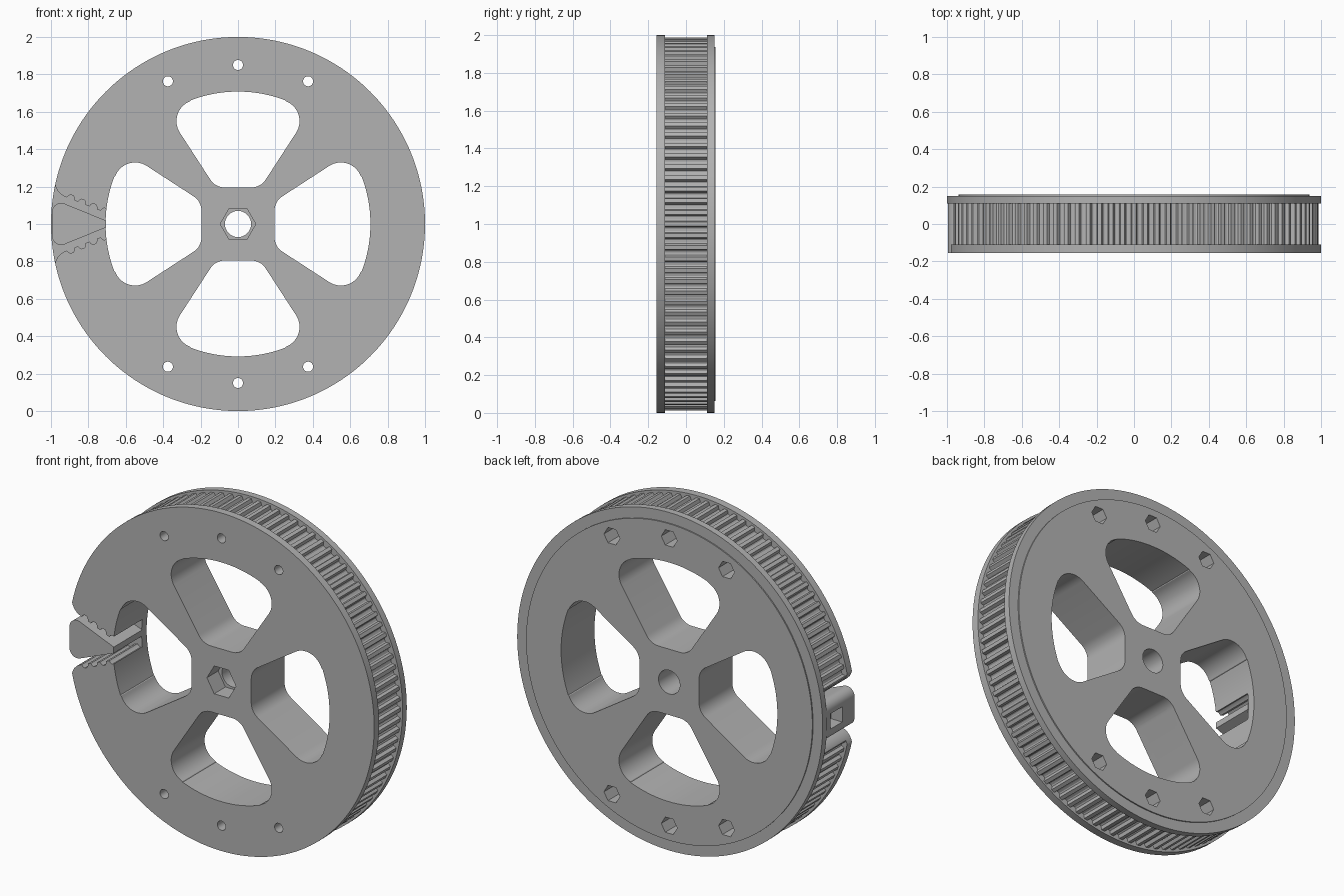
import bpy, bmesh
from math import sin, cos, pi, radians, hypot

if "Cube" in bpy.data.objects:
    bpy.data.objects.remove(bpy.data.objects["Cube"])

grey = bpy.data.materials.new("plain grey")
grey.use_nodes = True
colour = (0.45, 0.45, 0.45, 1)
grey.diffuse_color = colour
grey.node_tree.nodes["Principled BSDF"].inputs["Base Color"].default_value = colour


def arc(cx, cz, r, a0, a1, n):
    return [(cx + r * cos(radians(a0 + (a1 - a0) * i / n)),
             cz + r * sin(radians(a0 + (a1 - a0) * i / n))) for i in range(n + 1)]


def circle(r, n, cx=0, cz=0):
    return arc(cx, cz, r, 0, 360, n)[:-1]


def prism(name, pts, y0, y1):
    """Extrude an x-z outline, centred on the axle, from y0 to y1."""
    bm = bmesh.new()
    face = bm.faces.new([bm.verts.new((x, y0, z + 1)) for x, z in pts])
    out = bmesh.ops.extrude_face_region(bm, geom=[face])["geom"]
    for v in out:
        if isinstance(v, bmesh.types.BMVert):
            v.co.y = y1
    bmesh.ops.recalc_face_normals(bm, faces=bm.faces)
    mesh = bpy.data.meshes.new(name)
    bm.to_mesh(mesh)
    bm.free()
    mesh.materials.append(grey)
    ob = bpy.data.objects.new(name, mesh)
    bpy.context.collection.objects.link(ob)
    return ob


def activate(ob):
    bpy.ops.object.select_all(action="DESELECT")
    ob.select_set(True)
    bpy.context.view_layer.objects.active = ob


def carve(ob, cutters):
    activate(ob)
    for c in cutters:
        m = ob.modifiers.new("cut", "BOOLEAN")
        m.operation, m.solver, m.object = "DIFFERENCE", "EXACT", c
        bpy.ops.object.modifier_apply(modifier=m.name)


def mirror_x(pts):
    return pts + [(-x, z) for x, z in reversed(pts)]


# Belt rim outline with rounded grooves
teeth = 100
pitch = 2 * pi / teeth
rim = []
for i in range(teeth):
    for off, r in ((-.33, .987), (-.29, .980), (-.22, .968), (-.10, .9635),
                   (.10, .9635), (.22, .968), (.29, .980), (.33, .987)):
        a = (i + .5 + off) * pitch
        rim.append((r * cos(a), r * sin(a)))

# Wheel body layers
front_flange = prism("front_flange", circle(1, 192), -.155, -.11)
toothed_rim = prism("toothed_rim", rim, -.11, .11)
back_flange = prism("back_flange", circle(1, 192), .11, .15)
back_disc = prism("back_disc", circle(.937, 192), .15, .157)
layers = [front_flange, toothed_rim, back_flange, back_disc]

# Spoke windows: one filleted outline turned four times
half = (arc(.07, .288, .093, -90, -32.6, 8) + arc(.215, .55, .114, -32.6, 68.6, 14)
        + arc(0, 0, .708, 69, 88, 10))
window = mirror_x(half)
through = []
for k in range(4):
    c, s = cos(k * pi / 2), sin(k * pi / 2)
    through.append(prism("window_cutter", [(x * c - z * s, x * s + z * c) for x, z in window], -.3, .3))

# Axle bore and bolt holes
through.append(prism("bore_cutter", circle(.07, 48), -.3, .3))
bolts = [(x, z * s) for s in (-1, 1) for x, z in ((0, .85), (.375, .763), (-.375, .763))]
nuts = []
for x, z in bolts:
    through.append(prism("bolt_cutter", circle(.027, 24, x, z), -.3, .3))
    nuts.append(prism("nut_cutter", circle(.052, 6, x, z), .03, .3))
hub_hex = prism("hub_hex_cutter", circle(.095, 6), -.3, -.05)

# Clamp slot: rounded entry, then a sloping scalloped edge
edge = [(-1.1, .26), (-.985, .235), (-.975, .20), (-.963, .175), (-.945, .157)]
x0, z0, x1, z1 = -.93, .148, -.69, .053
length = hypot(x1 - x0, z1 - z0)
ux, uz = (x1 - x0) / length, (z1 - z0) / length
scallops = 4
for i in range(scallops):
    for t, d in ((.0, 0), (.25, 0), (.32, .012), (.45, .021), (.7, .021), (.85, .012), (.92, 0)):
        along = (i + t) / scallops * length
        edge.append((x0 + ux * along - uz * d, z0 + uz * along + ux * d))
edge.append((x1, z1))
slot_outline = edge + [(x, -z) for x, z in reversed(edge)]
slot = prism("slot_cutter", slot_outline, -.3, .2)

carve(front_flange, through + [hub_hex, slot])
carve(toothed_rim, through + nuts + [hub_hex, slot])
carve(back_flange, through + nuts)
carve(back_disc, through + nuts)

# Belt clamp wedge with a pocket in its outer face
upper = [(-.705, .018)] + arc(-.945, .062, .05, 68, 180, 10)
wedge = prism("clamp_wedge", upper + [(x, -z) for x, z in reversed(upper)], -.155, .11)
pocket = prism("pocket_cutter", [(-1.1, -.045), (-.92, -.045), (-.92, .045), (-1.1, .045)], -.04, .07)
carve(wedge, [pocket])

# Remove the cutters and finish the shading
for c in through + nuts + [hub_hex, slot, pocket]:
    bpy.data.objects.remove(c)
for ob in layers + [wedge]:
    activate(ob)
    bpy.ops.object.shade_smooth_by_angle(angle=radians(25))
